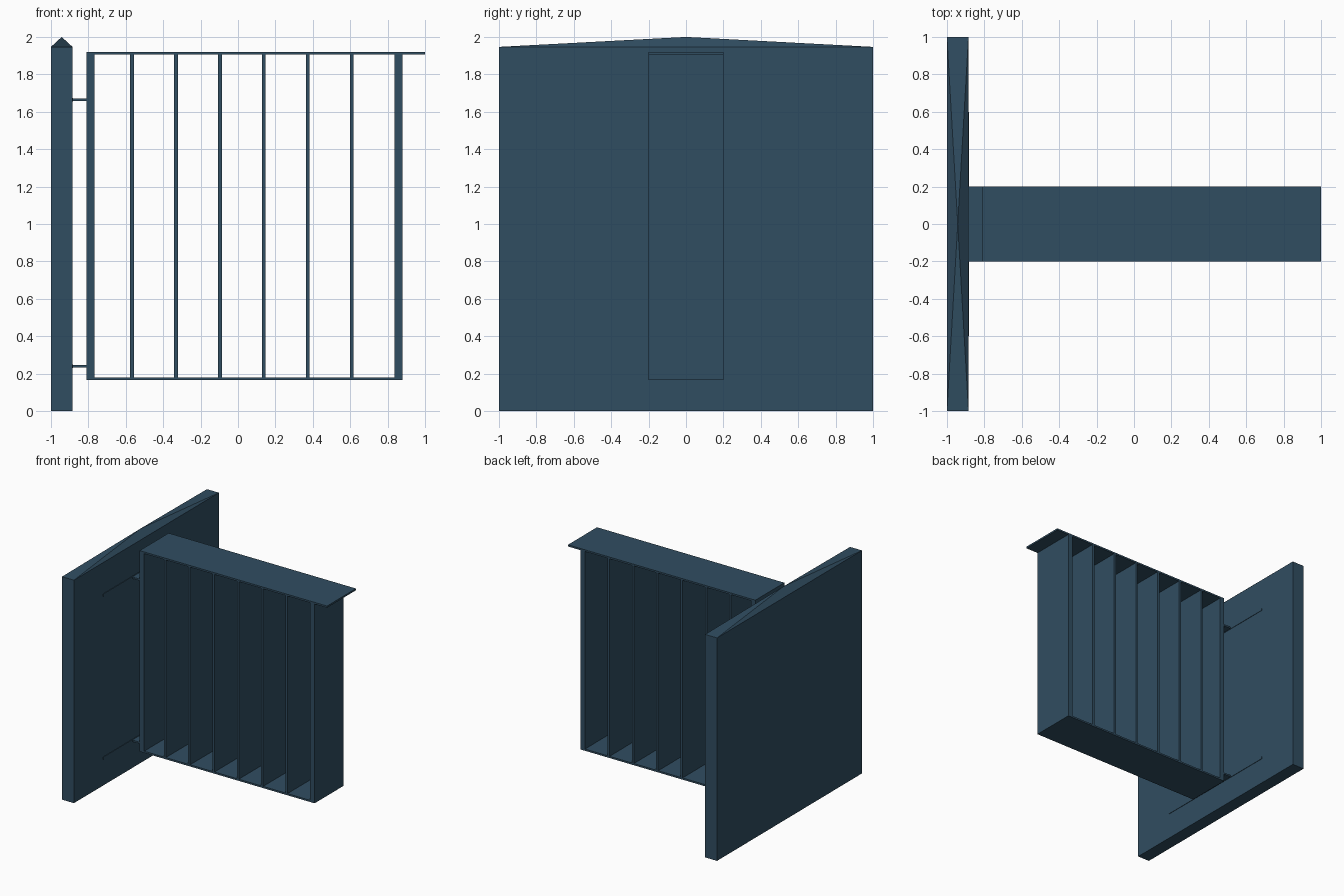
import bpy, bmesh

if "Cube" in bpy.data.objects:
    bpy.data.objects.remove(bpy.data.objects["Cube"])

paint = bpy.data.materials.new("dark_blue_paint")
paint.diffuse_color = (0.03, 0.075, 0.12, 1)
paint.use_nodes = True
paint.node_tree.nodes["Principled BSDF"].inputs["Base Color"].default_value = paint.diffuse_color


def finish(name, bm):
    bmesh.ops.recalc_face_normals(bm, faces=bm.faces)
    mesh = bpy.data.meshes.new(name)
    bm.to_mesh(mesh)
    bm.free()
    mesh.materials.append(paint)
    obj = bpy.data.objects.new(name, mesh)
    bpy.context.collection.objects.link(obj)
    return obj


def box_mesh(x0, x1, half_y, z0, z1):
    bm = bmesh.new()
    bmesh.ops.create_cube(bm, size=1)
    bmesh.ops.scale(bm, vec=(x1 - x0, 2 * half_y, z1 - z0), verts=bm.verts)
    bmesh.ops.translate(bm, vec=((x0 + x1) / 2, 0, (z0 + z1) / 2), verts=bm.verts)
    return bm


def box(name, *dims):
    return finish(name, box_mesh(*dims))


# Post with a low pyramid cap
bm = box_mesh(-1.0, -0.885, 1.0, 0.0, 1.947)
bm.faces.ensure_lookup_table()
top = max(bm.faces, key=lambda f: f.calc_center_median().z)
apex = bmesh.ops.poke(bm, faces=[top])["verts"][0]
apex.co.z = 2.0
finish("post", bm)

# Gate frame: rails and stiles
box("top_rail", -0.81, 1.0, 0.2, 1.905, 1.92)
box("bottom_rail", -0.81, 0.88, 0.2, 0.165, 0.18)
box("hinge_stile", -0.81, -0.766, 0.2, 0.18, 1.905)
box("latch_stile", 0.836, 0.88, 0.2, 0.18, 1.905)

# Evenly spaced upright bars
for i in range(6):
    x = -0.567 + i * 0.2351
    box(f"bar_{i + 1}", x - 0.01, x + 0.01, 0.2, 0.18, 1.905)

# Hinges: thin mounting plate on the post plus an arm to the gate
for label, z in (("lower", 0.24), ("upper", 1.664)):
    box(f"{label}_hinge_plate", -0.885, -0.881, 0.6, z - 0.01, z + 0.01)
    box(f"{label}_hinge_arm", -0.883, -0.81, 0.2, z - 0.007, z + 0.007)
